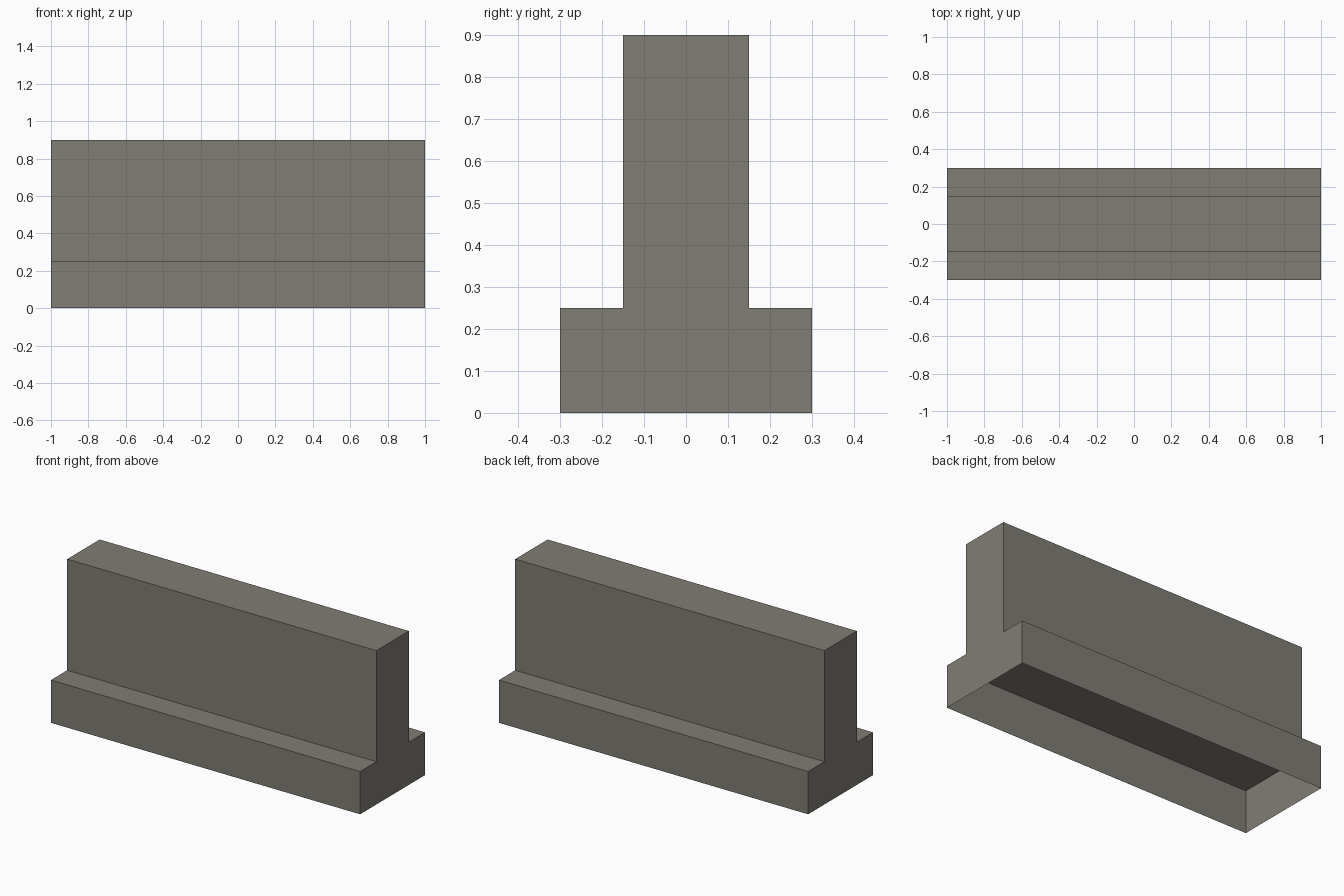
import bpy
import bmesh

if "Cube" in bpy.data.objects:
    bpy.data.objects.remove(bpy.data.objects["Cube"])

# Single concrete colour
concrete = bpy.data.materials.new("concrete grey")
concrete.diffuse_color = (0.216, 0.205, 0.178, 1.0)
concrete.use_nodes = True
concrete.node_tree.nodes["Principled BSDF"].inputs["Base Color"].default_value = concrete.diffuse_color


def open_box(name, size_x, size_y, z0, z1):
    """Box shell without a bottom face."""
    bm = bmesh.new()
    bmesh.ops.create_cube(bm, size=1.0)
    for v in bm.verts:
        v.co.x *= size_x
        v.co.y *= size_y
        v.co.z = z1 if v.co.z > 0 else z0
    bm.normal_update()
    bottom = [f for f in bm.faces if f.normal.z < -0.5]
    bmesh.ops.delete(bm, geom=bottom, context='FACES_ONLY')
    mesh = bpy.data.meshes.new(name)
    bm.to_mesh(mesh)
    bm.free()
    mesh.materials.append(concrete)
    obj = bpy.data.objects.new(name, mesh)
    bpy.context.collection.objects.link(obj)
    return obj


# Wide footing, hollow underneath, its top closes the cavity
open_box("barrier_footing", 2.0, 0.6, 0.0, 0.25)
# Upright wall standing on the footing
open_box("barrier_wall", 2.0, 0.3, 0.25, 0.9)
